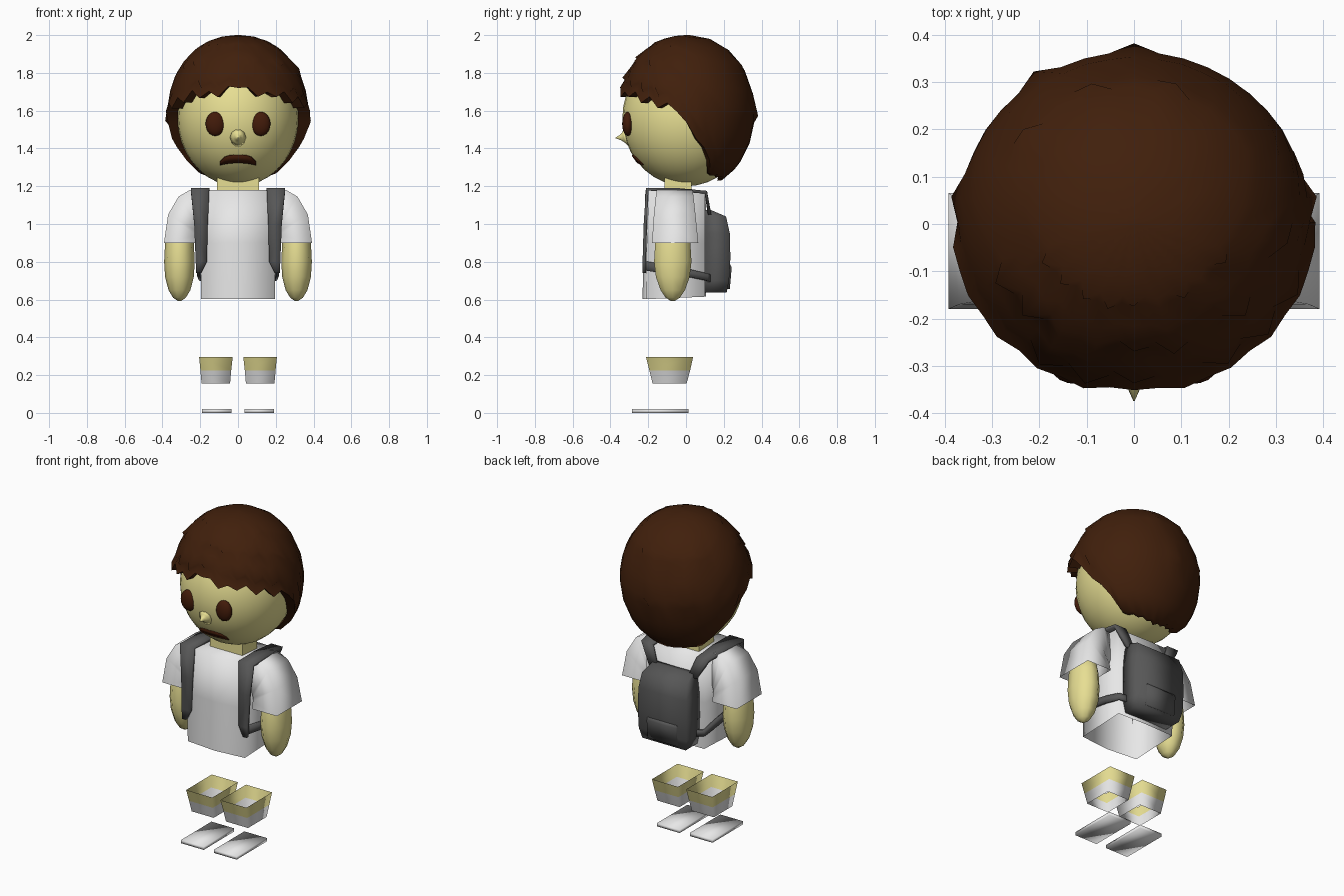
import bpy, bmesh, math, random
from mathutils import Vector

if "Cube" in bpy.data.objects:
    bpy.data.objects.remove(bpy.data.objects["Cube"])

random.seed(4)


def material(name, rgb):
    m = bpy.data.materials.new(name)
    m.diffuse_color = (*rgb, 1)
    m.use_nodes = True
    m.node_tree.nodes["Principled BSDF"].inputs["Base Color"].default_value = m.diffuse_color
    return m


SKIN = material("skin", (0.85, 0.78, 0.31))
HAIR = material("hair_brown", (0.052, 0.014, 0.0035))
FACE = material("face_brown", (0.055, 0.011, 0.003))
WHITE = material("white_cloth", (0.87, 0.87, 0.87))
GREY = material("dark_grey", (0.095, 0.095, 0.095))


def make(name, verts, faces, mats, mirror=False, thick=0, angle=40):
    me = bpy.data.meshes.new(name)
    me.from_pydata([tuple(v) for v in verts], [], faces)
    bm = bmesh.new()
    bm.from_mesh(me)
    bmesh.ops.recalc_face_normals(bm, faces=bm.faces)
    bm.to_mesh(me)
    bm.free()
    for m in mats:
        me.materials.append(m)
    me.shade_smooth()
    me.set_sharp_from_angle(angle=math.radians(angle))
    ob = bpy.data.objects.new(name, me)
    bpy.context.collection.objects.link(ob)
    if thick:
        mod = ob.modifiers.new("thickness", "SOLIDIFY")
        mod.thickness = thick
        mod.offset = 0
    if mirror:
        ob.modifiers.new("mirror", "MIRROR")
    return ob


def loft(name, rings, mats, start=True, end=True, **kw):
    """Skin a list of closed rings with equal point counts."""
    n = len(rings[0])
    verts = [p for r in rings for p in r]
    faces = [(k * n + i, k * n + (i + 1) % n, (k + 1) * n + (i + 1) % n, (k + 1) * n + i)
             for k in range(len(rings) - 1) for i in range(n)]
    if start:
        faces.append(tuple(range(n)))
    if end:
        faces.append(tuple(range(len(verts) - n, len(verts))))
    return make(name, verts, faces, mats, **kw)


def ribbon(name, pairs, mat, **kw):
    """Strip of quads between pairs of edge points."""
    verts = [p for pair in pairs for p in pair]
    faces = [(2 * i, 2 * i + 1, 2 * i + 3, 2 * i + 2) for i in range(len(pairs) - 1)]
    return make(name, verts, faces, [mat], **kw)


def rect(x0, x1, y0, y1, z):
    return [(x0, y0, z), (x1, y0, z), (x1, y1, z), (x0, y1, z)]


def oval(cx, cy, z, rx, ry, n):
    return [(cx + rx * math.cos(2 * math.pi * i / n),
             cy + ry * math.sin(2 * math.pi * i / n), z) for i in range(n)]


def ellipsoid(name, centre, radii, mat, seg=32, rows=18, **kw):
    rings = []
    for k in range(rows + 1):
        a = math.pi * min(max(k / rows, 0.01), 0.99)
        s = math.sin(a)
        rings.append(oval(centre[0], centre[1], centre[2] + radii[2] * math.cos(a),
                          radii[0] * s, radii[1] * s, seg))
    return loft(name, rings, [mat], **kw)


# Head, neck and facial features
HC, HR = Vector((0, 0, 1.56)), Vector((0.32, 0.337, 0.36))
ellipsoid("head", HC, HR, SKIN)
loft("neck", [rect(-.11, .11, -.115, .03, 1.15), rect(-.11, .11, -.115, .03, 1.28)], [SKIN])
ellipsoid("eyes", (0.12, -0.308, 1.53), (0.052, 0.03, 0.064), FACE, 16, 10, mirror=True)


def face_y(x, z, lift=1.0):
    return -HR.y * lift * math.sqrt(1 - (x / HR.x) ** 2 - ((z - HC.z) / HR.z) ** 2)


# Nose: soft cone that flares into the face
nose = []
for size, push in ((1.0, -.004), (.6, .008), (.3, .024)):
    ring = []
    for i in range(10):
        a = math.pi * i / 5
        x, z = 0.045 * size * math.cos(a), 1.457 + 0.05 * size * math.sin(a)
        ring.append((x, face_y(x, z) - push, z))
    nose.append(ring)
nose.append([(p[0] * .1, -.374, 1.456 + (p[2] - 1.457) * .1) for p in nose[-1]])
loft("nose", nose, [SKIN], angle=180)

mouth = []
for i in range(9):
    u = (i - 4) / 4
    x, top, low = 0.095 * u, 1.365 - 0.034 * u ** 4, 1.325 - 0.012 * u * u
    mouth.append([(x, face_y(x, z, 1.004), z) for z in (top, low)])
ribbon("mouth", mouth, FACE, thick=0.008)

# Hair: full shell with scattered tufts, cut along a hairline (angle from front, height)
HAIRLINE = [(0, 1.735), (12, 1.70), (20, 1.685), (40, 1.685), (60, 1.645), (85, 1.61),
            (92, 1.50), (105, 1.41), (112, 1.37), (122, 1.265), (180, 1.235)]


def hairline(deg):
    for (a, za), (b, zb) in zip(HAIRLINE, HAIRLINE[1:]):
        if deg <= b:
            return za + (zb - za) * (deg - a) / (b - a)
    return HAIRLINE[-1][1]


N = 44
# distance down the shell, tuft chance
TIERS = [(.015, 0), (.12, 0), (.24, 0), (.34, .3), (.38, 0), (.5, 0), (.6, .4),
         (.645, 0), (.75, 0), (.86, .5), (.91, 0), (1, 1)]
notch = [random.uniform(0.5, 1.2) for _ in range(N)]
rings = []
for t, chance in TIERS + [(1, -1)]:
    ring = []
    for i in range(N):
        a = 2 * math.pi * i / N
        deg = abs(math.degrees(a) if i <= N / 2 else math.degrees(a) - 360)
        tip = i % 2 == 0
        jag = 0.022 * notch[i] if deg < 85 else 0.004
        phi = t * math.acos(max(-0.93, (hairline(deg) + (-jag if tip else jag) - 1.59) / 0.41))
        r = 1.0
        if chance < 0:
            r = 0.86
        elif chance == 1:
            r = 1.035 if deg < 90 else 1.0
        elif tip and random.random() < chance and not (t > .8 and deg > 120):
            r = 1.05
            phi += 0.03
        s = math.sin(phi) ** 0.92 * r
        ring.append((0.373 * s * math.sin(a), 0.004 - 0.36 * s * math.cos(a),
                     1.59 + 0.41 * math.cos(phi)))
    rings.append(ring)
loft("hair", rings, [HAIR], end=False, angle=60)


# Shirt body: open at the bottom, slight ridge down the front
def body(w, front, z_front, z_back):
    return [(-w, front + .018, z_front), (0, front, z_front), (w, front + .018, z_front),
            (w, .1, z_back), (0, .105, z_back), (-w, .1, z_back)]


loft("shirt_body", [body(.195, -.23, .602, .615), body(.2, -.225, .9, .9),
                    body(.2, -.215, 1.18, 1.162)], [WHITE], start=False, angle=95)


# Sleeves: bent square tubes, open at the cuff
def cuff(xi, zi, xo, zo, y0, y1):
    return [(xi, y0, zi), (xo, y0, zo), (xo, y1, zo), (xi, y1, zi)]


loft("sleeves", [cuff(.185, 1.0, .21, 1.185, -.15, .03), cuff(.205, .98, .255, 1.18, -.155, .035),
                 cuff(.215, .96, .315, 1.145, -.16, .04), cuff(.22, .94, .37, 1.05, -.17, .05),
                 cuff(.225, .9, .392, .9, -.18, .065)], [WHITE], end=False, mirror=True, angle=120)

# Forearms: tapered rounded stumps
arm = [(1.0, .06, .075), (.9, .076, .098), (.8, .081, .104), (.72, .076, .094),
       (.65, .058, .068), (.61, .034, .04), (.592, .008, .01)]
loft("arms", [oval(.31, -.07, z, rx, ry, 10) for z, rx, ry in arm], [SKIN],
     mirror=True, angle=80)

# Leg bands: open tubes, skin above and sock below
legs = loft("legs", [rect(.042, .193, -.177, .003, .155), rect(.036, .199, -.194, .022, .225),
                     rect(.028, .206, -.212, .038, .297)], [SKIN, WHITE],
            start=False, end=False, mirror=True, angle=120)
for p in legs.data.polygons:
    p.material_index = 1 if p.center.z < 0.225 else 0

# Shoe soles
loft("soles", [rect(.035, .19, -.285, .012, 0), rect(.035, .19, -.285, .012, .02)],
     [WHITE], mirror=True, angle=120)

# Backpack and its pocket
pack = [(.148, .215, .637), (.163, .228, .70), (.165, .235, .82), (.163, .232, .95),
        (.152, .212, 1.04), (.138, .13, 1.075)]
loft("backpack", [rect(-w, w, .1, y, z) for w, y, z in pack], [GREY], angle=100)
loft("backpack_pocket", [rect(-.1, .1, .2, .232, .655), rect(-.1, .1, .2, .242, .77),
                         rect(-.1, .1, .2, .234, .785)], [GREY], angle=100)

# Shoulder straps (y, z, inner x, outer x) and the lower side straps
strap = [(-.222, .74, .195, .222), (-.221, .80, .165, .224), (-.215, 1.0, .16, .232),
         (-.205, 1.183, .152, .25), (-.05, 1.182, .15, .245), (.105, 1.168, .15, .23),
         (.125, 1.05, .105, .16)]
ribbon("shoulder_straps", [[(xi, y, z), (xo, y, z)] for y, z, xi, xo in strap], GREY,
       thick=.018, mirror=True)
ribbon("lower_straps", [[(.21, -.225, .755), (.21, -.225, .805)],
                        [(.208, .0, .722), (.208, .0, .765)],
                        [(.2, .11, .70), (.2, .11, .738)],
                        [(.14, .13, .69), (.14, .13, .73)]], GREY, thick=.016, mirror=True)
